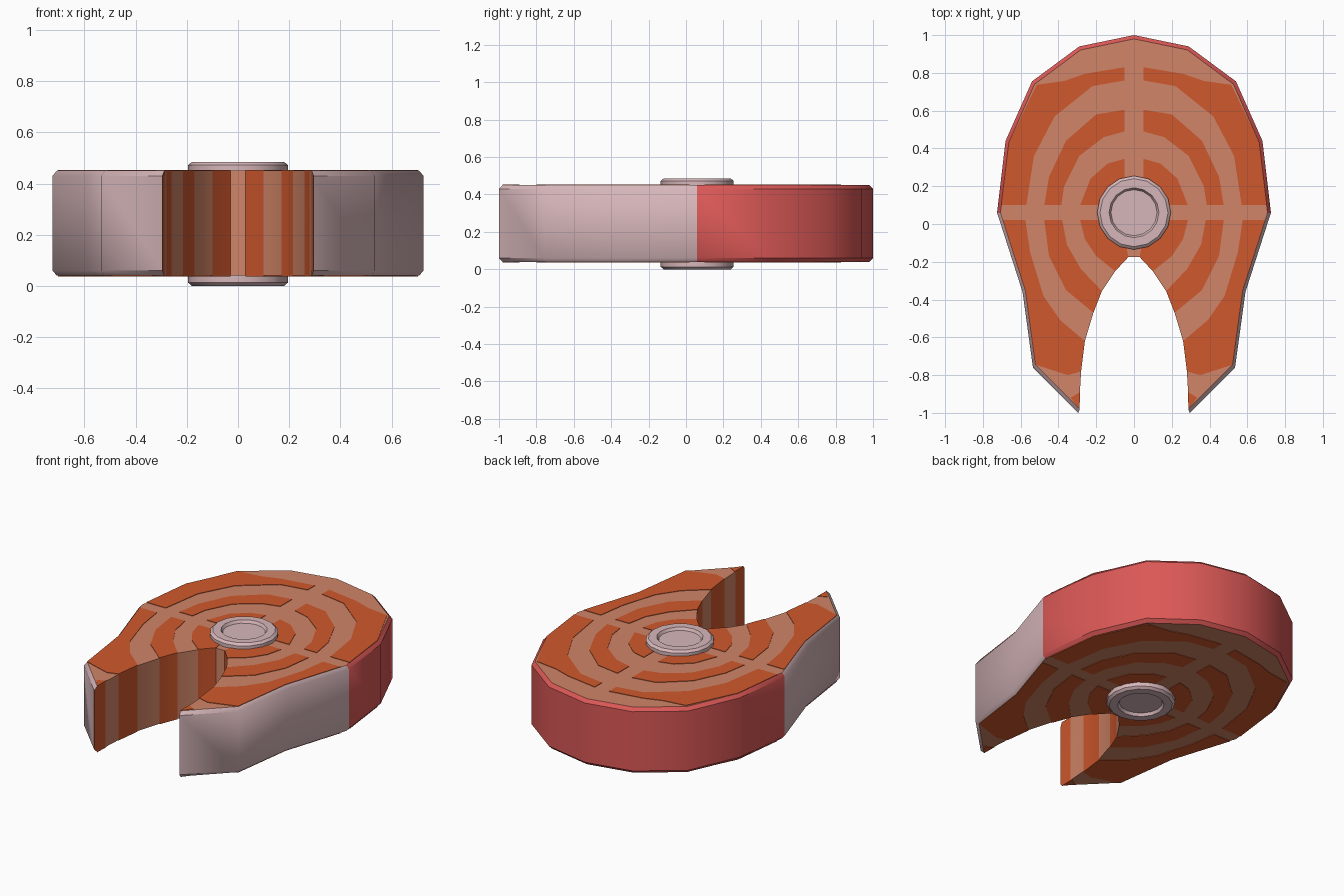
import bpy, bmesh, math

if "Cube" in bpy.data.objects:
    bpy.data.objects.remove(bpy.data.objects["Cube"])


def mat(name, rgb):
    m = bpy.data.materials.new(name)
    m.diffuse_color = (*rgb, 1)
    m.use_nodes = True
    m.node_tree.nodes["Principled BSDF"].inputs["Base Color"].default_value = m.diffuse_color
    return m


ORANGE = mat("dark orange flesh", (0.63, 0.098, 0.026))
LIGHT = mat("light flesh", (0.64, 0.235, 0.135))
RED = mat("red skin", (0.70, 0.098, 0.093))
PINK = mat("pink skin and bone", (0.68, 0.47, 0.49))

Z0, Z1, CH, MID = 0.04, 0.45, 0.02, 0.06


def finish(bm, name, mats, smooth=None):
    bmesh.ops.recalc_face_normals(bm, faces=bm.faces)
    me = bpy.data.meshes.new(name)
    bm.to_mesh(me)
    bm.free()
    ob = bpy.data.objects.new(name, me)
    bpy.context.collection.objects.link(ob)
    for m in mats:
        me.materials.append(m)
    if smooth:
        bpy.ops.object.select_all(action='DESELECT')
        ob.select_set(True)
        bpy.context.view_layer.objects.active = ob
        bpy.ops.object.shade_smooth_by_angle(angle=math.radians(smooth))
    return ob


# right half of the outline: outer skin from the back, then the belly cut
skin = [(0, 1), (.29, .94), (.54, .755), (.68, .44), (.725, MID),
        (.59, -.36), (.535, -.76), (.295, -1)]
cut = [(.287, -.9), (.28, -.78), (.26, -.62), (.215, -.47),
       (.17, -.355), (.10, -.25), (.03, -.175)]
half = [(x, y, True) for x, y in skin] + [(x, y, False) for x, y in cut]
outline = half + [(-x, y, s) for x, y, s in reversed(half[1:])]

# steak body: chamfered skin, straight belly cut with striped walls
bm = bmesh.new()
layers = []
for z, inset in ((Z0, True), (Z0 + CH, False), (Z1 - CH, False), (Z1, True)):
    layers.append([bm.verts.new((x * .975, y * .98, z) if inset and s else (x, y, z))
                   for x, y, s in outline])
n, ns = len(outline), len(skin)
for lo, hi in zip(layers, layers[1:]):
    for i in range(n):
        j = (i + 1) % n
        f = bm.faces.new((lo[i], lo[j], hi[j], hi[i]))
        k = min(i, n - 1 - i)                 # same index on both halves
        if k < ns - 1:
            f.material_index = 2 if f.calc_center_median().y > MID else 3
        else:
            f.material_index = (k - ns + 1) % 2
for loop in (layers[0], layers[-1]):
    bm.faces.new(loop).material_index = 1
finish(bm, "steak_body", [ORANGE, LIGHT, RED, PINK], 40)

# dark muscle bands, right half, as thin plates on both cut faces
bands = {
    "outer_back": [(.05, .76), (.05, .83), (.26, .795), (.37, .757), (.515, .737),
                   (.663, .431), (.703, .1), (.57, .1), (.53, .36), (.42, .57), (.22, .73)],
    "middle_back": [(.05, .49), (.05, .605), (.2, .58), (.36, .44), (.45, .25),
                    (.475, .1), (.385, .1), (.37, .2), (.29, .36), (.16, .46)],
    "inner_back": [(.05, .2), (.05, .345), (.14, .32), (.23, .24), (.285, .1), (.15, .1)],
    "outer_belly": [(.575, .02), (.694, .02), (.575, -.353), (.522, -.745), (.35, -.80),
                    (.28, -.78), (.26, -.62), (.39, -.51), (.48, -.38), (.55, -.15)],
    "middle_belly": [(.38, .02), (.475, .02), (.45, -.17), (.36, -.35), (.215, -.47),
                     (.17, -.355), (.28, -.24), (.355, -.11)],
    "inner_belly": [(.15, .02), (.285, .02), (.26, -.08), (.2, -.17), (.1, -.25),
                    (.03, -.175), (.04, -.12), (.1, -.08)],
    "tip": [(.286, -.89), (.335, -.92), (.288, -.98)],
}
for name, pts in bands.items():
    bm = bmesh.new()
    for sx in (1, -1):
        for za, zb in ((Z1, Z1 + .003), (Z0, Z0 - .003)):
            a = [bm.verts.new((sx * x, y, za)) for x, y in pts]
            b = [bm.verts.new((sx * x, y, zb)) for x, y in pts]
            bm.faces.new(a)
            bm.faces.new(b)
            for i in range(len(pts)):
                j = (i + 1) % len(pts)
                bm.faces.new((a[i], a[j], b[j], b[i]))
    finish(bm, name + "_muscle_band", [ORANGE])

# backbone: low-poly lathe with a dished centre at both ends
top = [(.122, .468), (.132, .485), (.18, .485), (.195, .472)]
prof = top + [(r, .485 - z) for r, z in reversed(top)]
SIDES = 16
bm = bmesh.new()
rings = [[bm.verts.new((r * math.cos(2 * math.pi * i / SIDES),
                        MID + r * math.sin(2 * math.pi * i / SIDES), z))
          for i in range(SIDES)] for r, z in prof]
for a, b in zip(rings, rings[1:]):
    for i in range(SIDES):
        j = (i + 1) % SIDES
        bm.faces.new((a[i], a[j], b[j], b[i]))
bm.faces.new(rings[0])
bm.faces.new(rings[-1])
finish(bm, "backbone", [PINK], 40)
